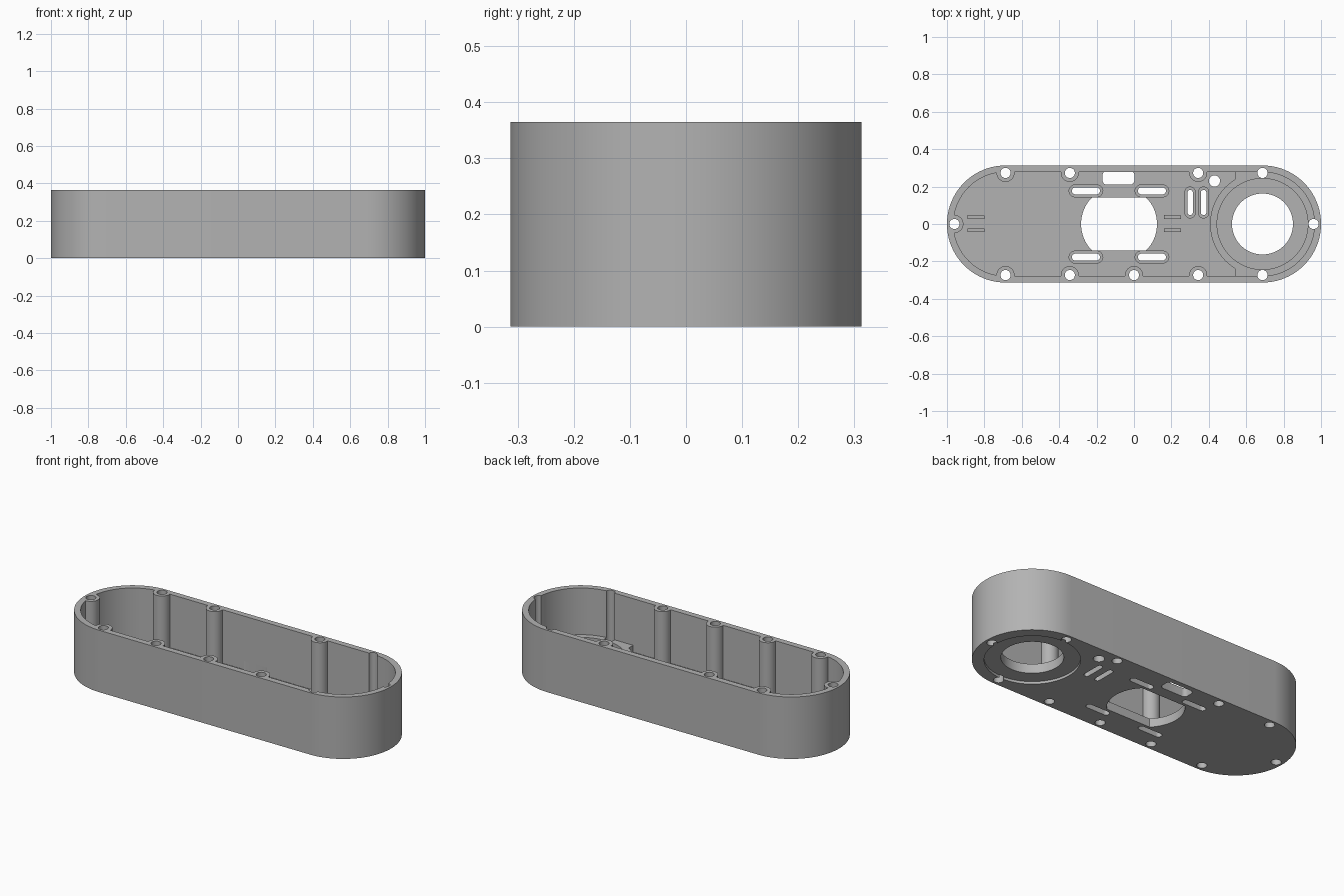
import bpy
import bmesh
from math import cos, sin, pi, radians

cube = bpy.data.objects.get("Cube")
if cube:
    bpy.data.objects.remove(cube)

HEIGHT, FLOOR, DISC = 0.365, 0.05, 0.09
RADIUS, WALL = 0.313, 0.035
END_X = 1 - RADIUS
HOLE_Y = 0.273


def rounded(cx, cy, w, h, r, steps=16):
    """Outline of a rectangle with corners of radius r."""
    points = []
    for k, (sx, sy) in enumerate([(1, 1), (-1, 1), (-1, -1), (1, -1)]):
        for i in range(steps + 1):
            a = (k + i / steps) * pi / 2
            p = (cx + sx * (w / 2 - r) + r * cos(a), cy + sy * (h / 2 - r) + r * sin(a))
            if not points or abs(p[0] - points[-1][0]) + abs(p[1] - points[-1][1]) > 1e-5:
                points.append(p)
    first, last = points[0], points[-1]
    if abs(first[0] - last[0]) + abs(first[1] - last[1]) < 1e-5:
        points.pop()
    return points


def circle(cx, cy, r, steps=12):
    return rounded(cx, cy, 2 * r, 2 * r, r, steps)


def slot(cx, cy, w, h):
    return rounded(cx, cy, w, h, min(w, h) / 2 * 0.999, 8)


def solid(name, prisms):
    """Object made of upright prisms, each (outline, bottom, top)."""
    bm = bmesh.new()
    for outline, z0, z1 in prisms:
        low = [bm.verts.new((x, y, z0)) for x, y in outline]
        high = [bm.verts.new((x, y, z1)) for x, y in outline]
        bm.faces.new(low[::-1])
        bm.faces.new(high)
        for i in range(len(low)):
            j = (i + 1) % len(low)
            bm.faces.new((low[i], low[j], high[j], high[i]))
    mesh = bpy.data.meshes.new(name)
    bm.to_mesh(mesh)
    bm.free()
    obj = bpy.data.objects.new(name, mesh)
    bpy.context.collection.objects.link(obj)
    return obj


def subtract(target, cutter):
    cutter.hide_render = True
    mod = target.modifiers.new("cut", 'BOOLEAN')
    mod.operation, mod.solver, mod.object = 'DIFFERENCE', 'EXACT', cutter
    mod.use_self = True
    bpy.context.view_layer.objects.active = target
    bpy.ops.object.modifier_apply(modifier=mod.name)
    bpy.data.objects.remove(cutter)


# Outer housing block and the inner cavity
housing = solid("housing", [(rounded(0, 0, 2, 2 * RADIUS, RADIUS, 24), 0, HEIGHT)])
inner = RADIUS - WALL
cavity = solid("cavity_cutter", [
    (rounded(0, 0, 2 - 2 * WALL, 2 * inner, inner, 24), FLOOR, HEIGHT + 0.1)])

# Screw bosses, raised bearing seat and floor ribs stay standing in the cavity
boss_spots = [(x, s * HOLE_Y) for x in (-END_X, -0.343, 0.343) for s in (-1, 1)]
boss_spots += [(0, -HOLE_Y), (-0.96, 0)]
low, full = FLOOR - 0.02, HEIGHT + 0.2
kept = [(circle(x, y, 0.048), low, full) for x, y in boss_spots]
kept.append((circle(END_X, 0, inner + 0.002, 24), low, DISC))
kept += [(rounded(0.62, s * 0.25, 0.16, 0.1, 0.01, 4), low, DISC) for s in (-1, 1)]
kept += [(rounded(x, y, 0.09, 0.02, 0.001, 1), low, FLOOR + 0.015)
         for x in (-0.845, 0.205) for y in (-0.033, 0.037)]
subtract(cavity, solid("kept_cutter", kept))
subtract(housing, cavity)

# Recesses: slot seats in the floor, bearing seat above and below
long_slots = [(x, y) for x in (-0.257, 0.096) for y in (-0.177, 0.177)]
tall_slots = [(x, 0.115) for x in (0.3, 0.372)]
recesses = [(slot(x, y, 0.18, 0.064), FLOOR - 0.02, FLOOR + 0.02) for x, y in long_slots]
recesses += [(slot(x, y, 0.055, 0.166), FLOOR - 0.02, FLOOR + 0.02) for x, y in tall_slots]
recesses += [(circle(END_X, 0, 0.243, 24), DISC - 0.02, DISC + 0.02),
             (circle(END_X, 0, 0.25, 24), -0.02, 0.015)]
subtract(housing, solid("recess_cutter", recesses))

# Openings that pass right through
screw_spots = boss_spots + [(END_X, HOLE_Y), (END_X, -HOLE_Y), (0.96, 0)]
outlines = [circle(x, y, 0.027) for x, y in screw_spots]
outlines += [slot(x, y, 0.15, 0.037) for x, y in long_slots]
outlines += [slot(x, y, 0.03, 0.134) for x, y in tall_slots]
outlines += [
    circle(0.43, 0.23, 0.03),
    circle(END_X, 0, 0.163, 24),
    [(x, max(-0.142, min(0.142, y))) for x, y in circle(-0.08, 0, 0.203, 16)],
]
through = [(o, -0.1, HEIGHT + 0.1) for o in outlines]
through.append((rounded(-0.083, 0.247, 0.17, 0.073, 0.022, 6), -0.1, 0.1))
subtract(housing, solid("opening_cutter", through))

# Single grey plastic
grey = bpy.data.materials.new("grey_plastic")
grey.use_nodes = True
colour = (0.45, 0.45, 0.45, 1)
grey.diffuse_color = colour
grey.node_tree.nodes["Principled BSDF"].inputs["Base Color"].default_value = colour
housing.data.materials.clear()
housing.data.materials.append(grey)
for poly in housing.data.polygons:
    poly.material_index = 0

bpy.ops.object.select_all(action='DESELECT')
housing.select_set(True)
bpy.context.view_layer.objects.active = housing
bpy.ops.object.shade_smooth_by_angle(angle=radians(30))
